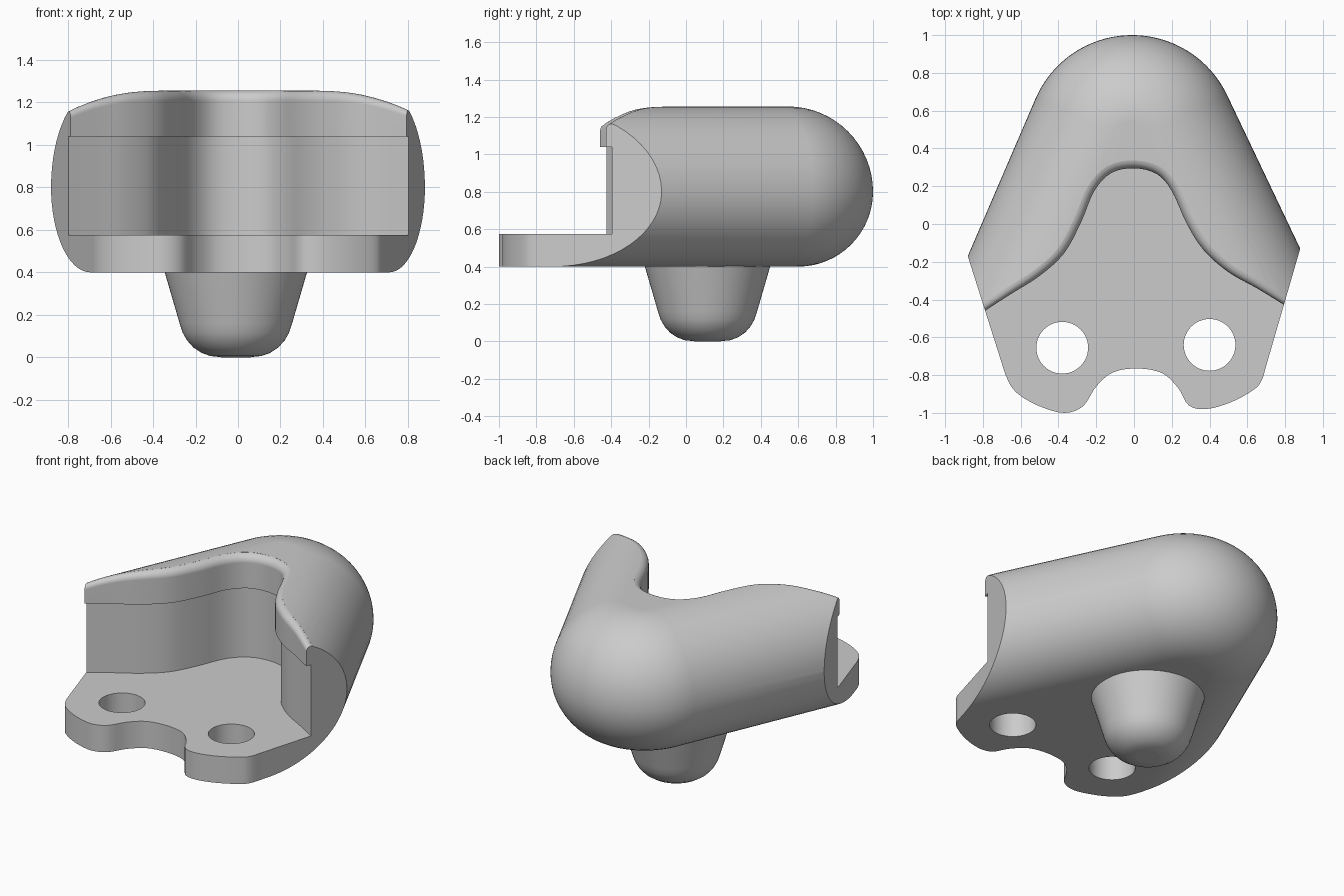
import bpy, bmesh, math
from mathutils import Vector

cube = bpy.data.objects.get("Cube")
if cube:
    bpy.data.objects.remove(cube)

grey = bpy.data.materials.new("light_grey")
grey.use_nodes = True
COLOUR = (0.6, 0.6, 0.6, 1)
grey.diffuse_color = COLOUR
grey.node_tree.nodes["Principled BSDF"].inputs["Base Color"].default_value = COLOUR

FLOOR, LEDGE, MID, BASE, TOP = 0.575, 1.04, 0.8, 0.4, 1.256
CENTRE, RADIUS = Vector((-0.01, 0.443)), 0.557
RIGHT_N, LEFT_N = Vector((0.903, 0.43)), Vector((-0.918, 0.395))


def stack(name, rings):
    """Solid made by joining equal rings of points, capped at both ends."""
    bm = bmesh.new()
    loops = [[bm.verts.new(p) for p in ring] for ring in rings]
    for a, b in zip(loops, loops[1:]):
        for i in range(len(a)):
            j = (i + 1) % len(a)
            bm.faces.new((a[i], a[j], b[j], b[i]))
    bm.faces.new(loops[0][::-1])
    bm.faces.new(loops[-1])
    bmesh.ops.recalc_face_normals(bm, faces=bm.faces)
    mesh = bpy.data.meshes.new(name)
    bm.to_mesh(mesh)
    bm.free()
    obj = bpy.data.objects.new(name, mesh)
    bpy.context.collection.objects.link(obj)
    mesh.materials.append(grey)
    return obj


def prism(name, points, low, high):
    return stack(name, [[(p[0], p[1], z) for p in points] for z in (low, high)])


def spline(points, steps=4):
    """Smooth curve through the points."""
    p = [Vector(q) for q in points]
    p = [2 * p[0] - p[1]] + p + [2 * p[-1] - p[-2]]
    out = []
    for a, b, c, d in zip(p, p[1:], p[2:], p[3:]):
        for s in range(steps):
            t = s / steps
            out.append(0.5 * (2 * b + (c - a) * t + (2 * a - 5 * b + 4 * c - d) * t ** 2
                              + (3 * b - a - 3 * c + d) * t ** 3))
    return out + [p[-2]]


def combine(obj, tool, operation):
    mod = obj.modifiers.new("cut", "BOOLEAN")
    mod.operation, mod.object, mod.solver = operation, tool, "EXACT"
    bpy.context.view_layer.objects.active = obj
    bpy.ops.object.modifier_apply(modifier=mod.name)
    bpy.data.objects.remove(tool)


def smooth(obj):
    bpy.ops.object.select_all(action="DESELECT")
    obj.select_set(True)
    bpy.context.view_layer.objects.active = obj
    bpy.ops.object.shade_smooth_by_angle(angle=math.radians(30))
    mod = obj.modifiers.new("flat_areas", "WEIGHTED_NORMAL")
    mod.keep_sharp = True


# Rounded wedge body
def wedge_ring(inset, z, segments=48):
    start, end = (math.atan2(n.y, n.x) for n in (RIGHT_N, LEFT_N))
    r = RADIUS - inset
    arc = []
    for i in range(segments + 1):
        a = start + (end - start) * i / segments
        arc.append(CENTRE + r * Vector((math.cos(a), math.sin(a))))
    first = arc[0] + 2.2 * Vector((RIGHT_N.y, -RIGHT_N.x))
    last = arc[-1] + 2.2 * Vector((-LEFT_N.y, LEFT_N.x))
    return [(p.x, p.y, z) for p in [first] + arc + [last]]


rings = []
for i in range(-16, 17):
    a = math.pi / 2 * i / 16
    r = TOP - MID if i > 0 else MID - BASE
    rings.append(wedge_ring(r * (1 - math.cos(a)), MID + r * math.sin(a)))
body = stack("body", rings)

# Plan outline with slanted ends, two front lobes and a notch
front = spline([(-0.68, -0.80), (-0.65, -0.86), (-0.6, -0.91), (-0.5, -0.965), (-0.37, -1.0),
                (-0.27, -0.965), (-0.2, -0.86), (-0.11, -0.785), (0.02, -0.765), (0.15, -0.79),
                (0.235, -0.87), (0.29, -0.96), (0.38, -0.98), (0.51, -0.945), (0.63, -0.88),
                (0.675, -0.83), (0.7, -0.75)])
outline = front + [(0.88, -0.13), (1.1, 0.6), (1.1, 1.2), (-1.1, 1.2), (-1.1, 0.54), (-0.88, -0.17)]
combine(body, prism("outline_tool", outline, 0.2, 1.5), "INTERSECT")

# Cavity behind the lip
lip = spline([(-0.86, -0.505), (-0.79, -0.46), (-0.65, -0.37), (-0.5, -0.275), (-0.37, -0.155),
              (-0.28, 0.01), (-0.21, 0.175), (-0.12, 0.27), (0, 0.295), (0.12, 0.265),
              (0.2, 0.175), (0.28, 0), (0.37, -0.14), (0.5, -0.255), (0.65, -0.34),
              (0.79, -0.425), (0.86, -0.465)])
normals = []
for i in range(len(lip)):
    d = lip[min(i + 1, len(lip) - 1)] - lip[max(i - 1, 0)]
    normals.append(Vector((-d.y, d.x)).normalized())


def surface_height(p):
    """Height of the rounded top above a point."""
    r = TOP - MID
    inset = min(RADIUS - n.dot(p - CENTRE) for n in (RIGHT_N, LEFT_N))
    inset = max(0, min(r, inset))
    return MID + math.sqrt(r * r - (r - inset) ** 2)


def lip_ring(offset, z=None, drop=0):
    pts = [p + n * offset for p, n in zip(lip, normals)]
    ring = [(p.x, p.y, surface_height(p) - drop if z is None else z) for p in pts]
    for x in (0.9, -0.9):
        ring.append((x, -1.5, TOP - drop if z is None else z))
    return ring


combine(body, stack("wall_tool", [lip_ring(0.033, FLOOR), lip_ring(0.033, LEDGE)]), "DIFFERENCE")

# Lip with a rounded top edge
FILLET = 0.05
rings = [lip_ring(0, 1.0)]
for i in range(8):
    a = math.radians(80) * i / 7
    rings.append(lip_ring(FILLET * (1 - math.cos(a)), drop=FILLET * (1 - math.sin(a))))
rings.append(lip_ring(FILLET * (1 - math.cos(a)), 1.5))
combine(body, stack("lip_tool", rings), "DIFFERENCE")

# Screw holes
for x, y in ((-0.38, -0.655), (0.4, -0.64)):
    circle = [(x + 0.137 * math.cos(math.tau * i / 48), y + 0.137 * math.sin(math.tau * i / 48))
              for i in range(48)]
    combine(body, prism("hole_tool", circle, 0.2, 0.9), "DIFFERENCE")
smooth(body)

# Tapered post underneath
profile = [(0.08, 0.002), (0.12, 0.006), (0.16, 0.02), (0.2, 0.046), (0.23, 0.08), (0.25, 0.115),
           (0.265, 0.16), (0.335, BASE), (0.338, 0.41)]
profile = [(0.07, 0)] + profile
post = stack("post", [[(-0.01 + r * math.cos(math.tau * i / 64), 0.115 + r * math.sin(math.tau * i / 64), z)
                       for i in range(64)] for r, z in profile])
smooth(post)
